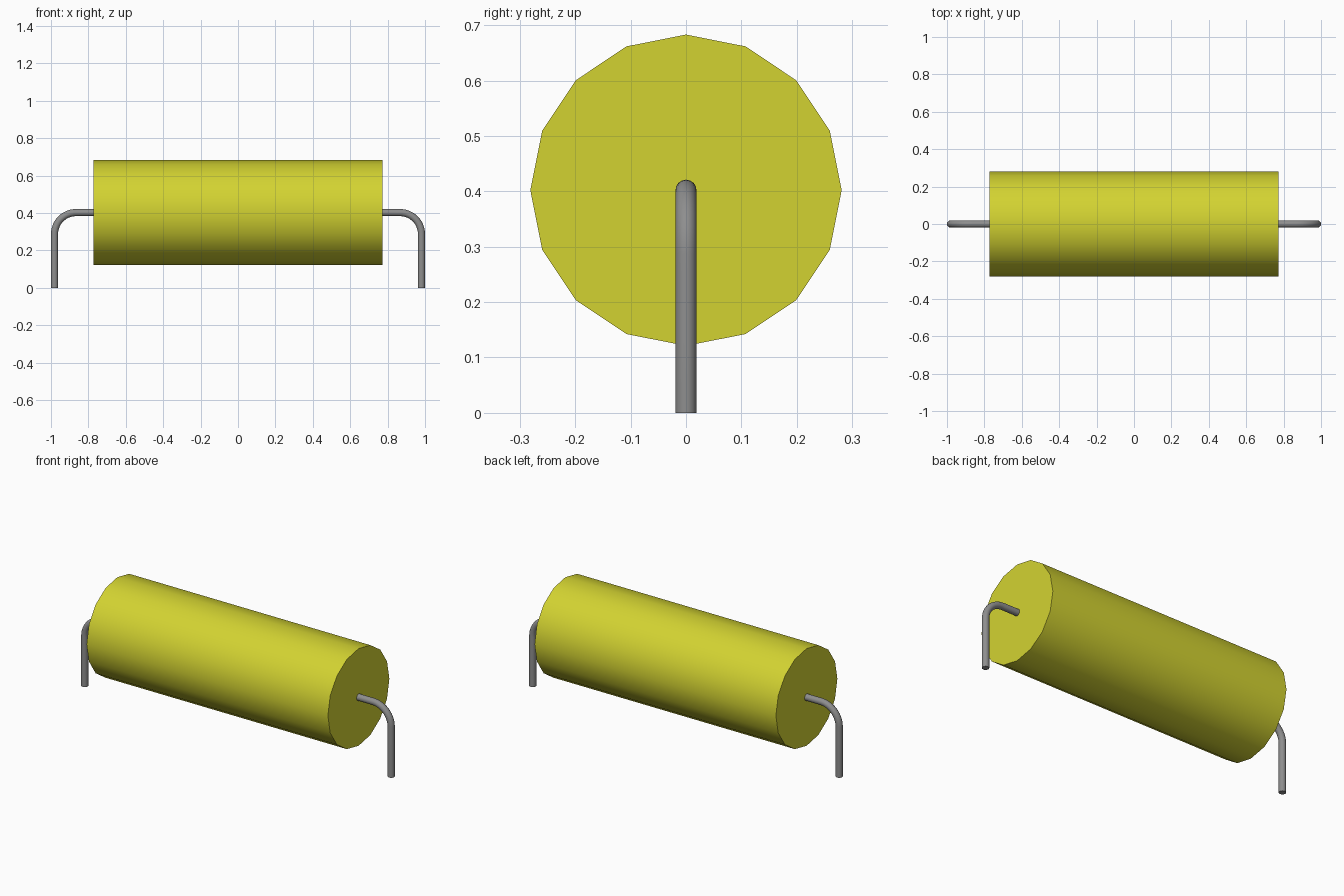
import bpy
import math

cube = bpy.data.objects.get("Cube")
if cube:
    bpy.data.objects.remove(cube, do_unlink=True)

AXIS_Z = 0.402       # height of the body axis
BODY_R = 0.281
BODY_HALF = 0.772
WIRE_R = 0.019
LEG_X = 0.981        # centre line of each vertical leg
BEND_R = 0.115


def material(name, rgb):
    m = bpy.data.materials.new(name)
    m.use_nodes = True
    m.diffuse_color = (*rgb, 1)
    bsdf = next(n for n in m.node_tree.nodes if n.type == 'BSDF_PRINCIPLED')
    bsdf.inputs["Base Color"].default_value = (*rgb, 1)
    return m


def smooth(obj, angle):
    bpy.ops.object.select_all(action='DESELECT')
    obj.select_set(True)
    bpy.context.view_layer.objects.active = obj
    bpy.ops.object.shade_smooth_by_angle(angle=math.radians(angle))


yellow = material("yellow body", (0.65, 0.65, 0.031))
grey = material("grey metal", (0.27, 0.27, 0.27))

# Body: sixteen-sided cylinder along x, with a corner at the top
bpy.ops.mesh.primitive_cylinder_add(vertices=16, radius=BODY_R, depth=2 * BODY_HALF,
                                    location=(0, 0, AXIS_Z), rotation=(0, math.pi / 2, 0))
body = bpy.context.object
body.name = "body"
body.data.materials.append(yellow)
bpy.ops.object.transform_apply(location=False, rotation=True, scale=False)
smooth(body, 30)


# Lead: round wire leaving the end cap and bending down to the ground
def lead(name, side):
    path = [(BODY_HALF - 0.03, AXIS_Z)]
    for i in range(13):
        a = math.pi / 2 * (1 - i / 12)
        path.append((LEG_X - BEND_R + BEND_R * math.cos(a),
                     AXIS_Z - BEND_R + BEND_R * math.sin(a)))
    path.append((LEG_X, 0))
    curve = bpy.data.curves.new(name, 'CURVE')
    curve.dimensions = '3D'
    curve.bevel_depth = WIRE_R
    curve.bevel_resolution = 6
    curve.use_fill_caps = True
    spline = curve.splines.new('POLY')
    spline.points.add(len(path) - 1)
    for p, (x, z) in zip(spline.points, path):
        p.co = (side * x, 0, z, 1)
    obj = bpy.data.objects.new(name, curve)
    bpy.context.collection.objects.link(obj)
    bpy.ops.object.select_all(action='DESELECT')
    obj.select_set(True)
    bpy.context.view_layer.objects.active = obj
    bpy.ops.object.convert(target='MESH')
    obj = bpy.context.object
    obj.data.materials.clear()
    obj.data.materials.append(grey)
    smooth(obj, 40)


lead("left_lead", 1)
lead("right_lead", -1)
